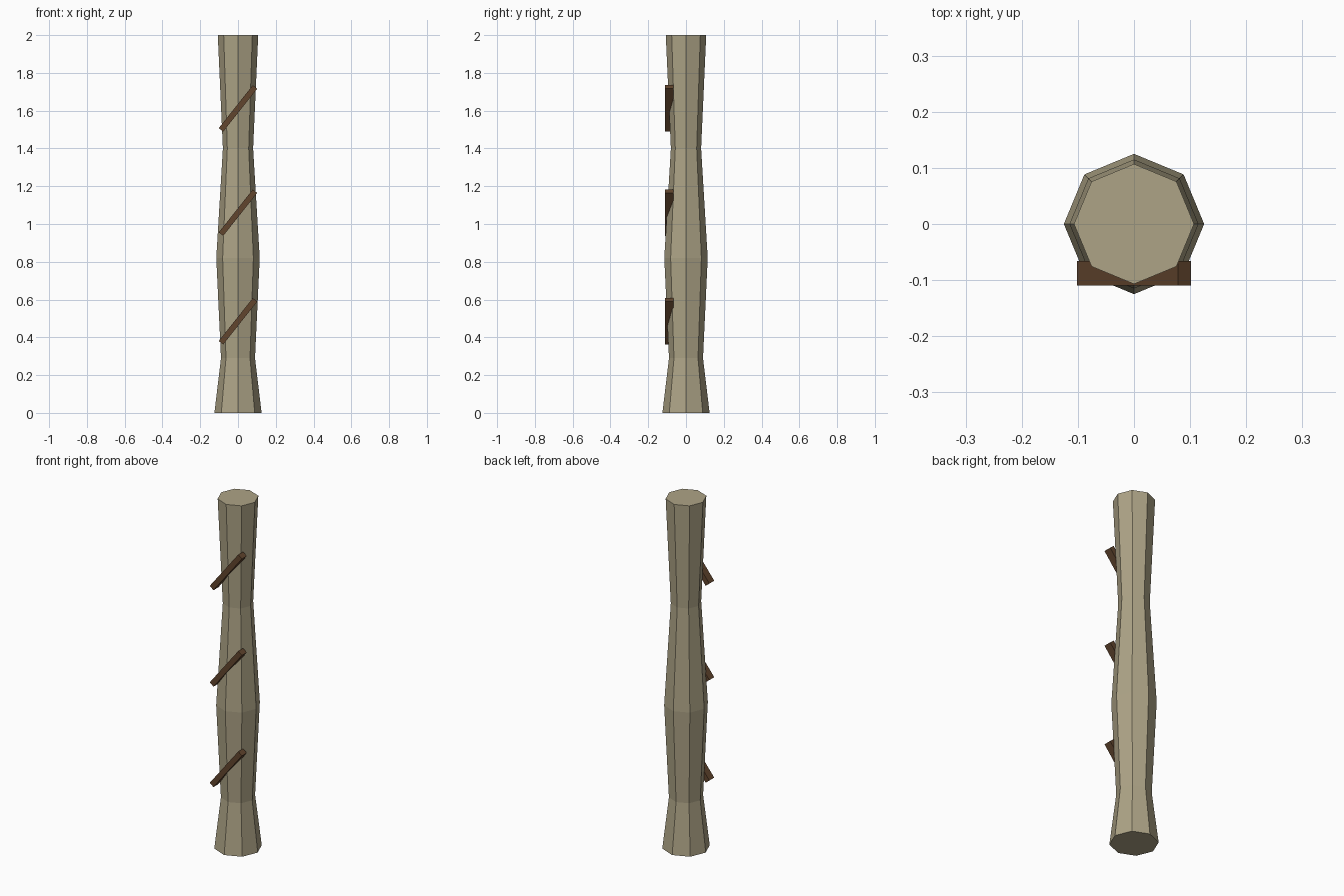
import bpy, bmesh, math

if "Cube" in bpy.data.objects:
    bpy.data.objects.remove(bpy.data.objects["Cube"])


def material(name, rgb):
    m = bpy.data.materials.new(name)
    m.diffuse_color = (*rgb, 1)
    m.use_nodes = True
    m.node_tree.nodes["Principled BSDF"].inputs["Base Color"].default_value = m.diffuse_color
    return m


bark = material("pale_bark", (0.42, 0.37, 0.24))
strap = material("dark_brown", (0.12, 0.06, 0.027))

# Octagonal post: rings of (height, radius)
SIDES = 8
profile = [(0, 0.125), (0.29, 0.09), (0.82, 0.115), (1.4, 0.08), (2.0, 0.107)]
bm = bmesh.new()
rings = [[bm.verts.new((r * math.cos(i * math.tau / SIDES), r * math.sin(i * math.tau / SIDES), z))
          for i in range(SIDES)] for z, r in profile]
for low, high in zip(rings, rings[1:]):
    for i in range(SIDES):
        j = (i + 1) % SIDES
        bm.faces.new((low[i], low[j], high[j], high[i]))
bm.faces.new(rings[0][::-1])
bm.faces.new(rings[-1])
mesh = bpy.data.meshes.new("post")
bm.to_mesh(mesh)
bm.free()
mesh.materials.append(bark)
bpy.context.collection.objects.link(bpy.data.objects.new("post", mesh))

# Slanted bars across the front
for n, z in enumerate((0.485, 1.06, 1.612), 1):
    bpy.ops.mesh.primitive_cube_add(size=1, location=(0, -0.088, z), rotation=(0, -0.9, 0))
    bar = bpy.context.object
    bar.name = f"slanted_bar_{n}"
    bar.scale = (0.29, 0.044, 0.03)
    bar.data.materials.append(strap)
